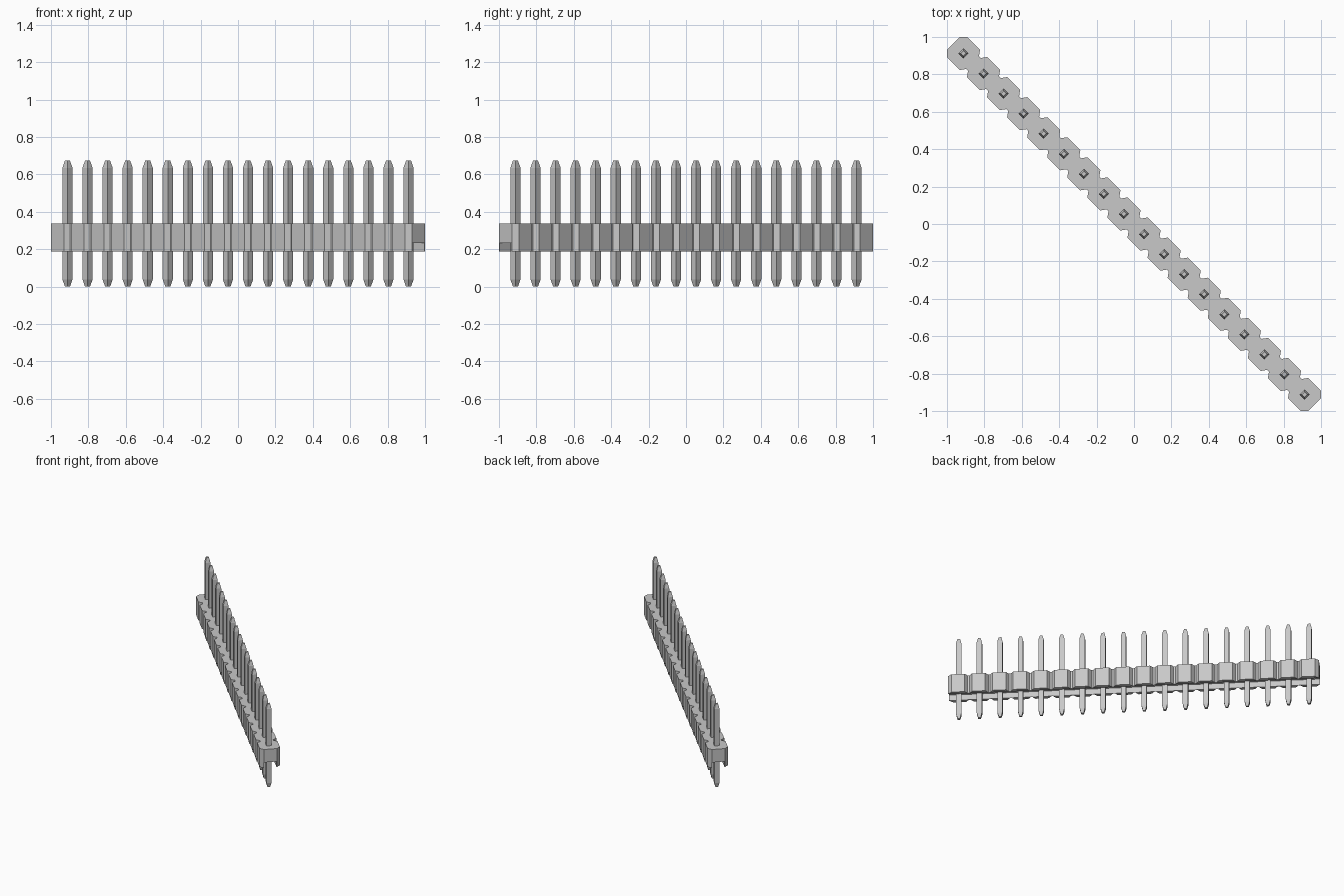
import bpy
import bmesh
from math import radians
from mathutils import Matrix

cube = bpy.data.objects.get("Cube")
if cube:
    bpy.data.objects.remove(cube, do_unlink=True)

PINS = 18
PITCH = 0.1517
HALF = PITCH / 2
CHAMFER = 0.027
NOTCH_FLAT = 0.007
BODY_BOTTOM, GROOVE_TOP, BODY_TOP = 0.188, 0.233, 0.338
GROOVE_HALF = 0.0465
PIN_HALF, TIP_HALF, PIN_TOP, TAPER = 0.0191, 0.0095, 0.673, 0.038
END = PINS * HALF
TURN = Matrix.Rotation(radians(-45), 4, "Z")   # the row runs along the diagonal

grey = bpy.data.materials.new("light grey")
grey.use_nodes = True
grey.diffuse_color = (0.58, 0.58, 0.58, 1)
grey.node_tree.nodes["Principled BSDF"].inputs["Base Color"].default_value = grey.diffuse_color


def loft(name, sections):
    """Closed solid through equal-length rings of points, given as (outline, z)."""
    bm = bmesh.new()
    rings = [[bm.verts.new((u, v, z)) for u, v in outline] for outline, z in sections]
    bm.faces.new(rings[0])
    bm.faces.new(rings[-1])
    for low, high in zip(rings, rings[1:]):
        n = len(low)
        for i in range(n):
            j = (i + 1) % n
            bm.faces.new((low[i], low[j], high[j], high[i]))
    bmesh.ops.recalc_face_normals(bm, faces=bm.faces)
    mesh = bpy.data.meshes.new(name)
    bm.to_mesh(mesh)
    bm.free()
    mesh.materials.append(grey)
    return mesh


def place(name, mesh, offset=0):
    obj = bpy.data.objects.new(name, mesh)
    bpy.context.collection.objects.link(obj)
    obj.matrix_world = TURN @ Matrix.Translation((offset, 0, 0))
    return obj


def rectangle(a, b):
    return [(-a, -b), (a, -b), (a, b), (-a, b)]


# Housing outline: a chain of chamfered cells with a notch between neighbours
centres = [(i - (PINS - 1) / 2) * PITCH for i in range(PINS)]
side = []
for i, c in enumerate(centres):
    left = 0 if i == 0 else NOTCH_FLAT
    right = 0 if i == PINS - 1 else NOTCH_FLAT
    side += [(c - HALF + left, -HALF + CHAMFER), (c - HALF + CHAMFER, -HALF),
             (c + HALF - CHAMFER, -HALF), (c + HALF - right, -HALF + CHAMFER)]
outline = side + [(-u, -v) for u, v in side]
housing = place("housing", loft("housing", [(outline, BODY_BOTTOM), (outline, BODY_TOP)]))

# Groove along the underside, leaving a row of feet on each side
slot = rectangle(END + 0.1, GROOVE_HALF)
cutter = place("groove_cutter", loft("groove_cutter", [(slot, BODY_BOTTOM - 0.1), (slot, GROOVE_TOP)]))
cutter.hide_render = True
cut = housing.modifiers.new("groove", "BOOLEAN")
cut.operation = "DIFFERENCE"
cut.solver = "EXACT"
cut.object = cutter
bpy.context.view_layer.objects.active = housing
bpy.ops.object.modifier_apply(modifier=cut.name)
bpy.data.objects.remove(cutter, do_unlink=True)

# Square pins with tapered tips
tip, shaft = rectangle(TIP_HALF, TIP_HALF), rectangle(PIN_HALF, PIN_HALF)
pin = loft("pin", [(tip, 0), (shaft, TAPER), (shaft, PIN_TOP - TAPER), (tip, PIN_TOP)])
for i, c in enumerate(centres):
    place(f"pin_{i + 1}", pin, c)
